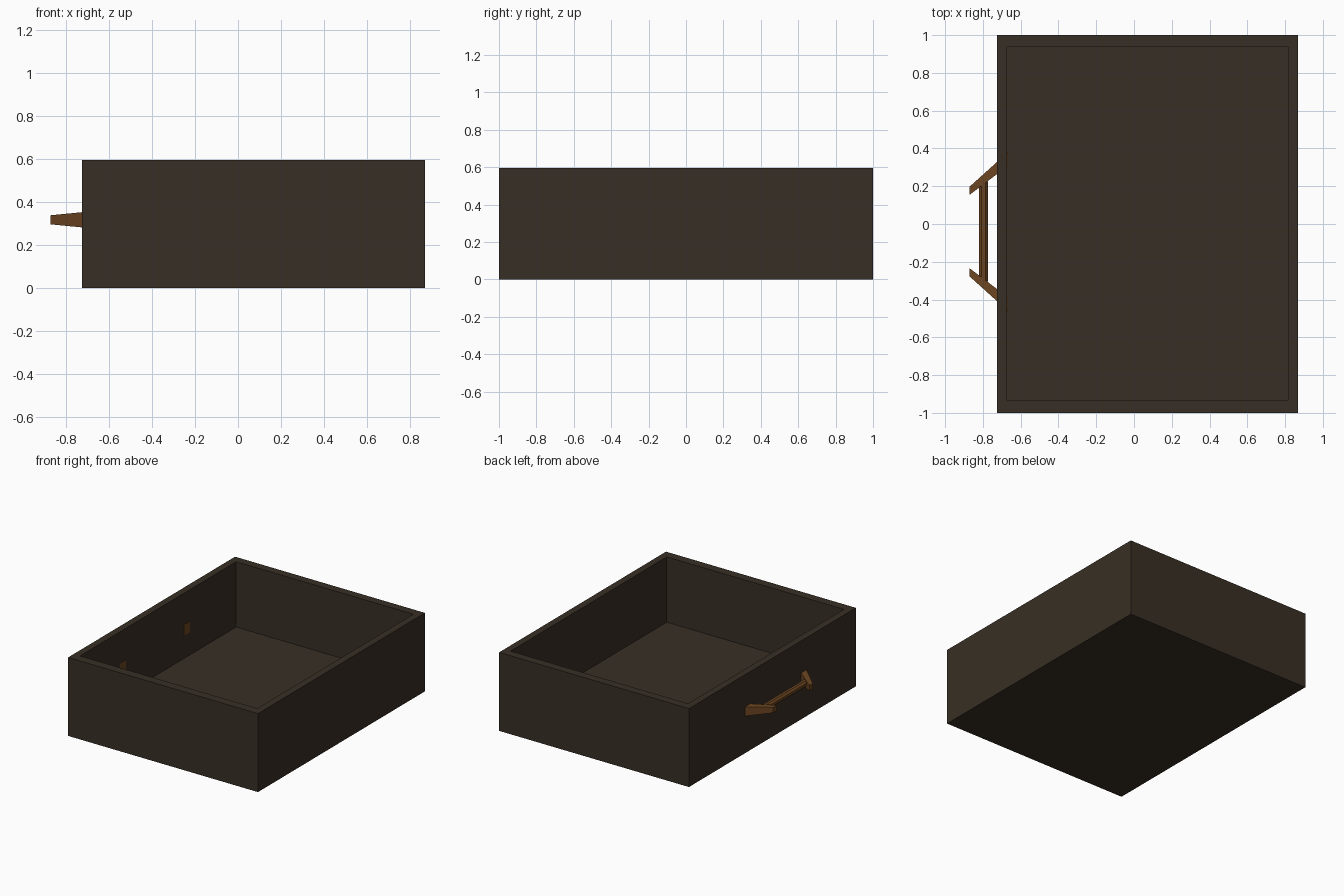
import bpy, bmesh, math
from mathutils import Matrix

if "Cube" in bpy.data.objects:
    bpy.data.objects.remove(bpy.data.objects["Cube"])


def material(name, rgb):
    m = bpy.data.materials.new(name)
    m.diffuse_color = (*rgb, 1)
    m.use_nodes = True
    m.node_tree.nodes["Principled BSDF"].inputs["Base Color"].default_value = m.diffuse_color
    return m


dark_wood = material("dark wood", (0.039, 0.028, 0.018))
handle_wood = material("warm brown wood", (0.15, 0.06, 0.015))


def finish(name, bm, mat):
    bmesh.ops.recalc_face_normals(bm, faces=bm.faces)
    me = bpy.data.meshes.new(name)
    bm.to_mesh(me)
    bm.free()
    me.materials.append(mat)
    ob = bpy.data.objects.new(name, me)
    bpy.context.collection.objects.link(ob)
    return ob


def rect(bm, x0, x1, y0, y1, z):
    return [bm.verts.new(p) for p in ((x0, y0, z), (x1, y0, z), (x1, y1, z), (x0, y1, z))]


def bridge(bm, a, b):
    for i in range(4):
        j = (i + 1) % 4
        bm.faces.new((a[i], a[j], b[j], b[i]))


# Open drawer box: outer walls, rim, inner walls, floor
bm = bmesh.new()
rings = [rect(bm, -0.725, 0.868, -1, 1, 0),
         rect(bm, -0.725, 0.868, -1, 1, 0.595),
         rect(bm, -0.672, 0.815, -0.933, 0.937, 0.595),
         rect(bm, -0.672, 0.815, -0.933, 0.937, 0.10)]
for a, b in zip(rings, rings[1:]):
    bridge(bm, a, b)
bm.faces.new(rings[0])
bm.faces.new(rings[-1])
finish("drawer_box", bm, dark_wood)

# Tapered handle brackets, mirrored about the handle centre; they pass through the wall
MID_Y, MID_Z = -0.04, 0.316
for side, name in ((1, "handle_bracket_back"), (-1, "handle_bracket_front")):
    bm = bmesh.new()
    ends = []
    for x, y0, y1, h in ((-0.87, 0.195, 0.238, 0.021), (-0.668, 0.347, 0.42, 0.041)):
        ends.append([bm.verts.new((x, MID_Y + side * y, MID_Z + z))
                     for y, z in ((y0, -h), (y1, -h), (y1, h), (y0, h))])
        bm.faces.new(ends[-1])
    bridge(bm, *ends)
    finish(name, bm, handle_wood)

# Grip rod between the brackets
bm = bmesh.new()
bmesh.ops.create_cone(bm, cap_ends=True, segments=8, radius1=0.025, radius2=0.025, depth=0.53,
                      matrix=Matrix.Translation((-0.797, MID_Y, MID_Z))
                      @ Matrix.Rotation(math.pi / 2, 4, 'X')
                      @ Matrix.Rotation(math.pi / 8, 4, 'Z'))
finish("handle_rod", bm, handle_wood)
